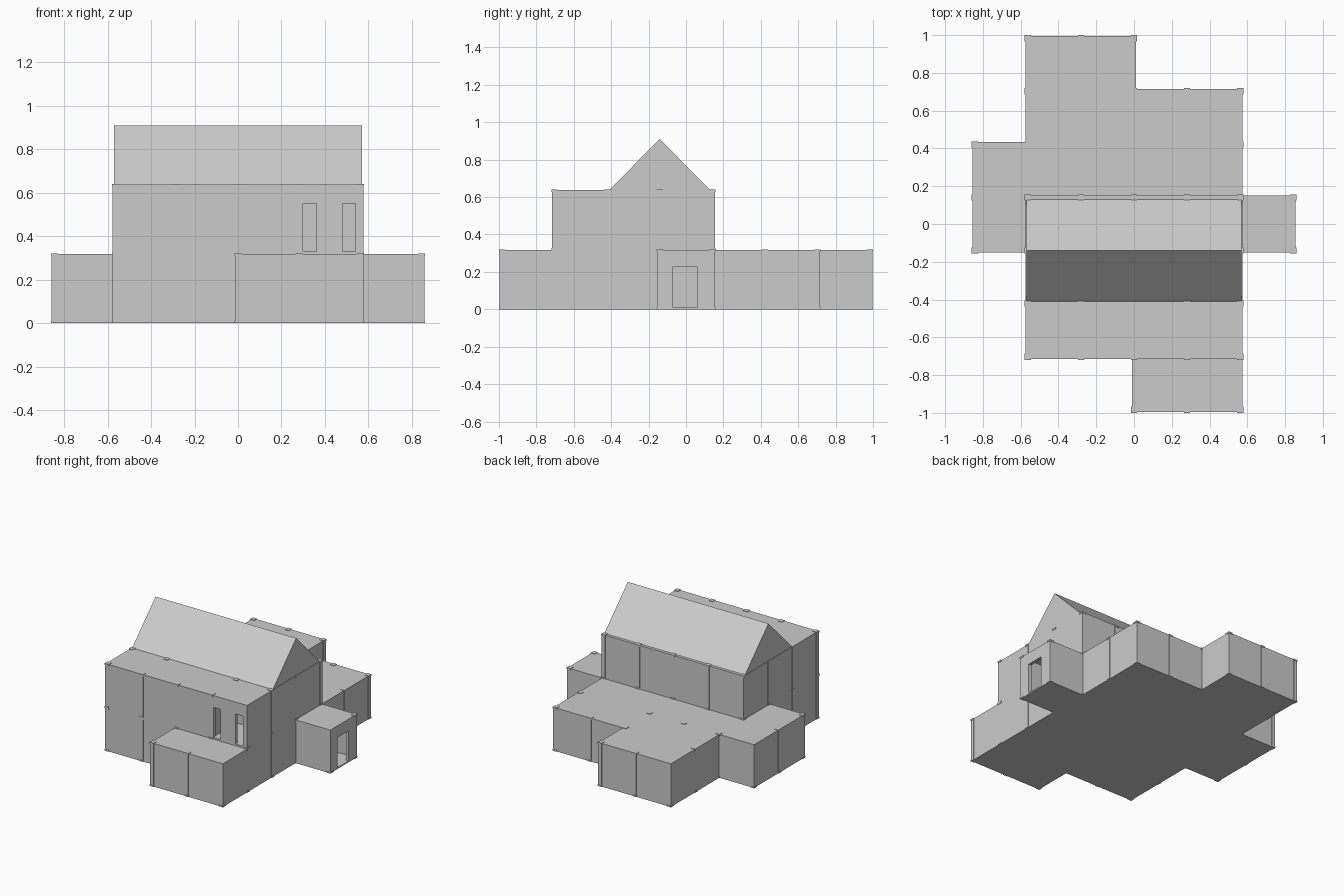
import bpy
import bmesh
from mathutils import Matrix, Vector

if "Cube" in bpy.data.objects:
    bpy.data.objects.remove(bpy.data.objects["Cube"], do_unlink=True)

S = 0.281       # module size
WALL = 0.0115   # half thickness of a wall
POST = 0.014    # half width of a post
CAP = 0.0165    # half width of a post cap
SLAB = 0.01     # thickness of floors and ceilings

plaster = bpy.data.materials.new("plain grey")
plaster.use_nodes = True
colour = (0.6, 0.6, 0.6, 1)
plaster.diffuse_color = colour
plaster.node_tree.nodes["Principled BSDF"].inputs["Base Color"].default_value = colour


def grid_x(i):
    return (i - 3) * S


def grid_y(j):
    return (j - 3.5) * S


def box(bm, lo, hi):
    lo, hi = Vector(lo), Vector(hi)
    size = hi - lo
    bmesh.ops.create_cube(bm, size=1, matrix=Matrix.Translation((lo + hi) / 2) @ Matrix.Diagonal((*size, 1)))


def finish(name, bm):
    mesh = bpy.data.meshes.new(name)
    bm.to_mesh(mesh)
    bm.free()
    mesh.materials.append(plaster)
    ob = bpy.data.objects.new(name, mesh)
    bpy.context.collection.objects.link(ob)
    return ob


def wall(bm, a, b, z0, z1, openings=()):
    """Wall between two grid nodes, with (start, end, bottom, top) openings."""
    along_x = a[1] == b[1]
    fixed = grid_y(a[1]) if along_x else grid_x(a[0])
    start, end = (grid_x(a[0]), grid_x(b[0])) if along_x else (grid_y(a[1]), grid_y(b[1]))

    def piece(s, e, low, high):
        if high - low < 0.0005:
            return
        if along_x:
            box(bm, (s, fixed - WALL, low), (e, fixed + WALL, high))
        else:
            box(bm, (fixed - WALL, s, low), (fixed + WALL, e, high))

    for s, e, low, high in openings:
        piece(start, s, z0, z1)
        piece(s, e, z0, low)
        piece(s, e, high, z1)
        start = e
    piece(start, end, z0, z1)


def storey(name, cells, z0, z1, openings, partitions, inner_posts):
    walls, floor, ceiling, posts = (bmesh.new() for _ in range(4))
    nodes = set(inner_posts)
    for i, j in sorted(cells):
        # Outer edges get a wall and a slab overhang
        edges = {
            (-1, 0): ((i, j), (i, j + 1)),
            (1, 0): ((i + 1, j), (i + 1, j + 1)),
            (0, -1): ((i, j), (i + 1, j)),
            (0, 1): ((i, j + 1), (i + 1, j + 1)),
        }
        margin = {}
        for (di, dj), (a, b) in edges.items():
            outer = (i + di, j + dj) not in cells
            margin[di, dj] = WALL if outer else 0
            if outer:
                wall(walls, a, b, z0 + SLAB, z1 - SLAB, openings.get((a, b), ()))
                nodes.update((a, b))
        x0, x1 = grid_x(i) - margin[-1, 0], grid_x(i + 1) + margin[1, 0]
        y0, y1 = grid_y(j) - margin[0, -1], grid_y(j + 1) + margin[0, 1]
        box(floor, (x0, y0, z0), (x1, y1, z0 + SLAB))
        box(ceiling, (x0, y0, z1 - SLAB), (x1, y1, z1))
    for a, b in partitions:
        wall(walls, a, b, z0 + SLAB, z1 - SLAB)
    # Posts with a square base and cap
    for i, j in sorted(nodes):
        x, y = grid_x(i), grid_y(j)
        for r, low, high in ((POST, z0 + 0.01, z1 - 0.009),
                             (CAP, z0, z0 + 0.01),
                             (CAP, z1 - 0.009, z1 + 0.003)):
            box(posts, (x - r, y - r, low), (x + r, y + r, high))
    for part, bm in (("walls", walls), ("floor", floor), ("ceiling", ceiling), ("posts", posts)):
        finish(name + "_" + part, bm)


def cell_block(i0, i1, j0, j1):
    return {(i, j) for i in range(i0, i1) for j in range(j0, j1)}


# Ground storey: main hall with front, back, left and right wings
ground = (cell_block(1, 5, 1, 6) | cell_block(3, 5, 0, 1) | cell_block(1, 3, 6, 7)
          | cell_block(0, 1, 3, 5) | cell_block(5, 6, 3, 4))
storey("ground", ground, 0, 0.317,
       {((6, 3), (6, 4)): [(-0.07, 0.06, 0.01, 0.23)]},
       [((5, 3), (5, 4))], [(2, 5), (3, 5)])

# Upper storey with two narrow windows
storey("upper", cell_block(1, 5, 1, 4), 0.317, 0.637,
       {((4, 1), (5, 1)): [(0.30, 0.36, 0.33, 0.55), (0.48, 0.54, 0.33, 0.55)]},
       [((4, 2), (5, 2)), ((4, 1), (4, 2))], [(2, 2), (4, 2)])

# Gabled roof: a triangle pushed along x
bm = bmesh.new()
half = 2 * S + WALL * 0.7
ridge_y = grid_y(3)
profile = [(ridge_y - 0.271, 0.637), (ridge_y + 0.271, 0.637), (ridge_y, 0.91)]
face = bm.faces.new([bm.verts.new((-half, y, z)) for y, z in profile])
pushed = bmesh.ops.extrude_face_region(bm, geom=[face])
verts = [g for g in pushed["geom"] if isinstance(g, bmesh.types.BMVert)]
bmesh.ops.translate(bm, verts=verts, vec=(2 * half, 0, 0))
bmesh.ops.recalc_face_normals(bm, faces=bm.faces)
finish("gable_roof", bm)
